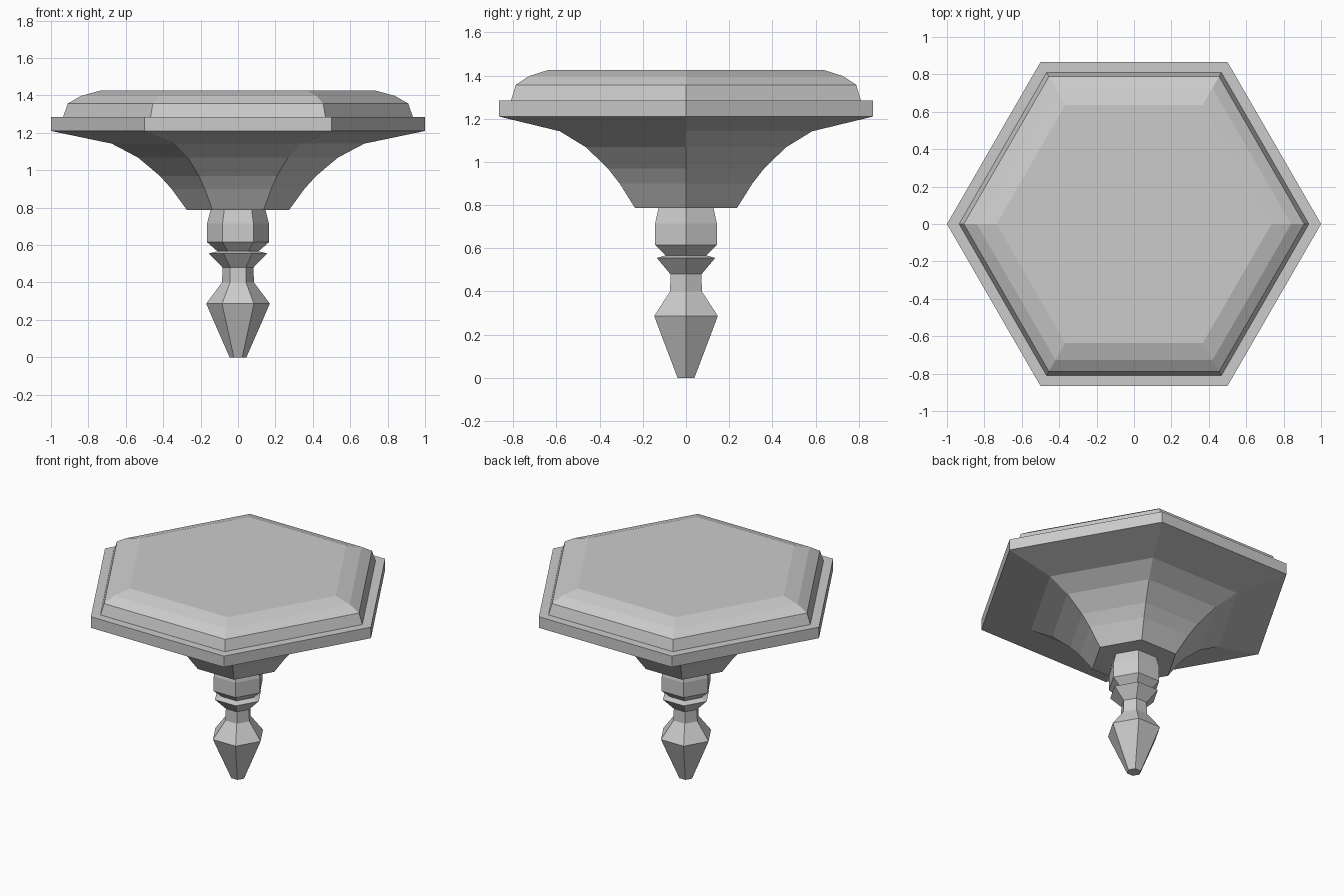
import bpy
import bmesh
from math import cos, sin, tau

cube = bpy.data.objects.get("Cube")
if cube:
    bpy.data.objects.remove(cube, do_unlink=True)

grey = bpy.data.materials.new("plain grey")
grey.use_nodes = True
grey.diffuse_color = (0.6, 0.6, 0.6, 1)
grey.node_tree.nodes["Principled BSDF"].inputs["Base Color"].default_value = (0.6, 0.6, 0.6, 1)

SIDES = 6


def turned_part(name, profile):
    """Closed six-sided solid from (radius, height) pairs, bottom to top."""
    bm = bmesh.new()
    rings = [[bm.verts.new((r * cos(tau * i / SIDES), r * sin(tau * i / SIDES), z))
              for i in range(SIDES)] for r, z in profile]
    for low, high in zip(rings, rings[1:]):
        for i in range(SIDES):
            j = (i + 1) % SIDES
            bm.faces.new((low[i], low[j], high[j], high[i]))
    bm.faces.new(rings[0][::-1])
    bm.faces.new(rings[-1])
    mesh = bpy.data.meshes.new(name)
    bm.to_mesh(mesh)
    bm.free()
    mesh.materials.append(grey)
    obj = bpy.data.objects.new(name, mesh)
    bpy.context.collection.objects.link(obj)
    return obj


# Pointed drop with a slim neck and a flared collar
turned_part("finial_drop", [(0.045, 0), (0.137, 0.21), (0.17, 0.287), (0.085, 0.4),
                            (0.083, 0.48), (0.156, 0.555), (0.11, 0.567)])
# Block between the collar and the bowl
turned_part("finial_block", [(0.11, 0.567), (0.165, 0.615), (0.165, 0.715), (0.147, 0.787)])
# Flaring underside
turned_part("bowl", [(0.273, 0.787), (0.355, 0.9), (0.418, 0.97), (0.535, 1.068),
                     (0.675, 1.142), (1.0, 1.21)])
# Wide flat rim
turned_part("rim", [(1.0, 1.21), (1.0, 1.285)])
# Stepped lid with a rounded edge
turned_part("lid", [(0.935, 1.285), (0.91, 1.357), (0.84, 1.397), (0.735, 1.426)])
